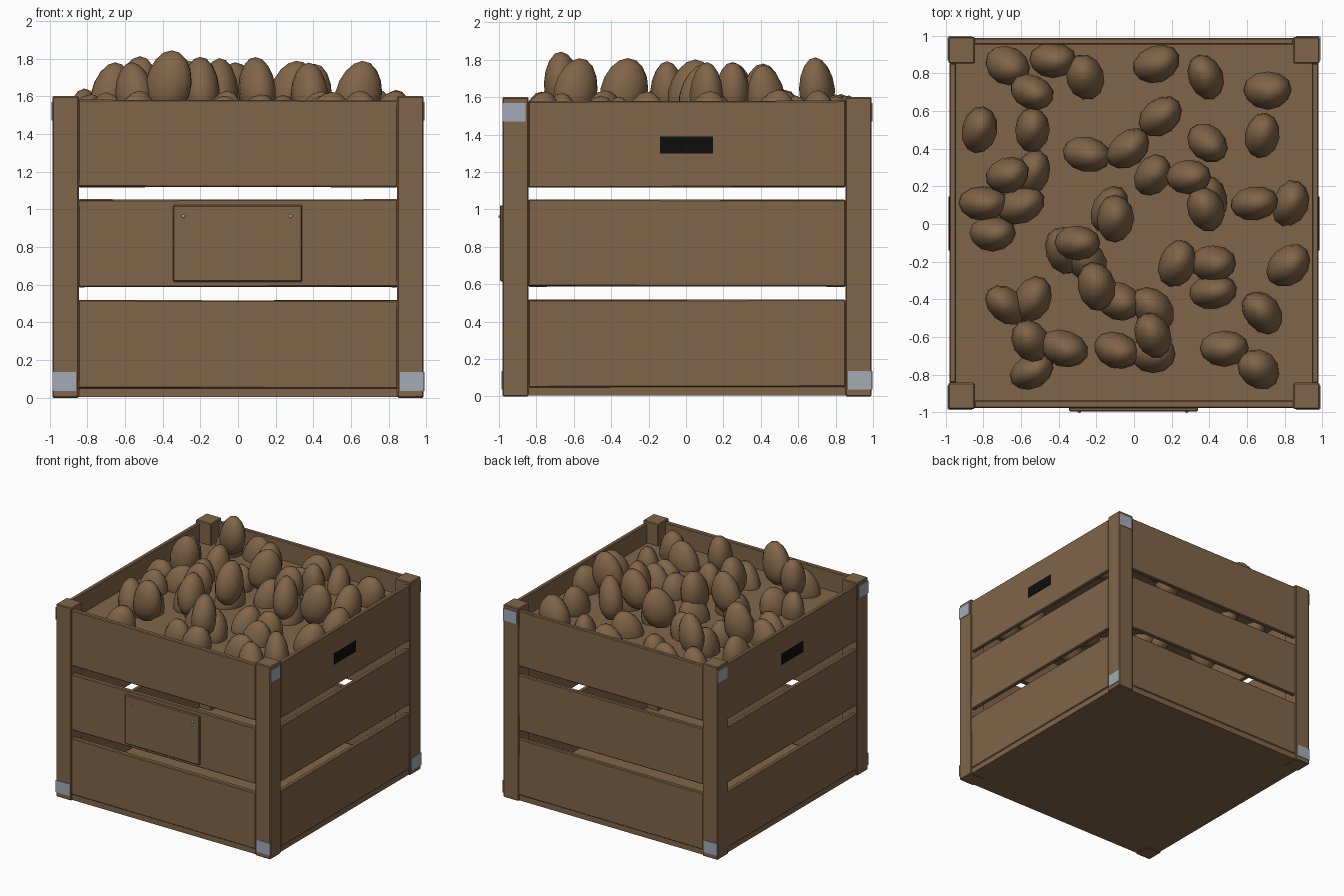
import bpy, bmesh, math, random
from mathutils import Matrix, Vector

if "Cube" in bpy.data.objects:
    bpy.data.objects.remove(bpy.data.objects["Cube"])
random.seed(4)


def mat(name, rgb):
    m = bpy.data.materials.new(name)
    m.diffuse_color = (*rgb, 1)
    m.use_nodes = True
    m.node_tree.nodes["Principled BSDF"].inputs["Base Color"].default_value = m.diffuse_color
    return m


WOOD = mat("brown", (0.22, 0.13, 0.065))
STEEL = mat("grey metal", (0.36, 0.41, 0.47))
BLACK = mat("black", (0.004, 0.004, 0.004))


def finish(bm, name, m, smooth=True):
    me = bpy.data.meshes.new(name)
    bm.to_mesh(me)
    bm.free()
    me.materials.append(m)
    for p in me.polygons:
        p.use_smooth = smooth
    ob = bpy.data.objects.new(name, me)
    bpy.context.collection.objects.link(ob)
    return ob


def box(name, lo, hi, m, bevel=0.0, tilt=None):
    """Box between two corners, optionally bevelled and tilted about its centre."""
    lo, hi = Vector(lo), Vector(hi)
    bm = bmesh.new()
    bmesh.ops.create_cube(bm, size=1)
    bmesh.ops.scale(bm, vec=hi - lo, verts=bm.verts)
    if bevel:
        bmesh.ops.bevel(bm, geom=bm.edges[:], offset=bevel, segments=1, affect='EDGES')
    if tilt:
        bmesh.ops.rotate(bm, matrix=Matrix.Rotation(*tilt), verts=bm.verts)
    bmesh.ops.translate(bm, vec=(lo + hi) / 2, verts=bm.verts)
    return finish(bm, name, m, False)


X, Y0, Y1, W = 0.985, -0.982, 0.992, 0.14   # outer faces of posts, post width
YC = (Y0 + Y1) / 2

# corner posts
for sx, nx in ((-1, "left"), (1, "right")):
    for y, ny in ((Y0, "front"), (Y1 - W, "back")):
        x = -X if sx < 0 else X - W
        box(f"{ny}_{nx}_post", (x, y, 0), (x + W, y + W, 1.6), WOOD, 0.006)

# slats on four sides, each very slightly crooked
for i, (z0, z1) in enumerate(((0.05, 0.517), (0.588, 1.052), (1.118, 1.58))):
    e = 0.848
    a = (0.002, -0.002, 0.002)[i]
    box(f"front_slat_{i}", (-e, Y0 + 0.005, z0), (e, Y0 + 0.045, z1), WOOD, 0.006, (a, 3, 'Y'))
    box(f"back_slat_{i}", (-e, Y1 - 0.04, z0), (e, Y1 - 0.005, z1), WOOD, 0.006, (-a, 3, 'Y'))
    for s, n in ((-1, "left"), (1, "right")):
        x0, x1 = sorted((s * (X - 0.005), s * (X - 0.04)))
        box(f"{n}_slat_{i}", (x0, YC - e, z0), (x1, YC + e, z1), WOOD, 0.006, (a * s, 3, 'X'))

# crate floor and the board under the produce
box("floor", (-0.972, Y0 + 0.012, 0.004), (0.972, Y1 - 0.012, 0.05), WOOD)
box("inner_board", (-0.95, Y0 + 0.04, 1.40), (0.95, Y1 - 0.035, 1.42), WOOD)

# metal corner plates: (face, sign along the face, lower z)
LOW, HIGH = 0.037, 1.47
for face, s, z in (("front", -1, LOW), ("front", 1, LOW), ("right", -1, HIGH), ("right", 1, LOW),
                   ("back", 1, HIGH), ("back", -1, LOW), ("left", 1, HIGH), ("left", -1, HIGH)):
    t, w, h = 0.005, 0.125, 0.1
    if face in ("front", "back"):
        x0, x1 = sorted((s * X, s * (X - w)))
        y = Y0 - t if face == "front" else Y1
        box(f"{face}_corner_plate", (x0, y, z), (x1, y + t, z + h), STEEL)
    else:
        y = Y0 if s < 0 else Y1 - w
        x = X if face == "right" else -X - t
        box(f"{face}_corner_plate", (x, y, z), (x + t, y + w, z + h), STEEL)

# black hand holds on both sides
for s, n in ((-1, "left"), (1, "right")):
    x0, x1 = sorted((s * (X - 0.008), s * (X - 0.001)))
    box(f"{n}_hand_hold", (x0, -0.14, 1.3), (x1, 0.145, 1.39), BLACK)

# front plaque with two nails
box("front_plaque", (-0.345, Y0 - 0.013, 0.615), (0.34, Y0 + 0.01, 1.022), WOOD, 0.006)
for x in (-0.29, 0.28):
    bm = bmesh.new()
    bmesh.ops.create_uvsphere(bm, u_segments=8, v_segments=6, radius=0.01,
                              matrix=Matrix.Translation((x, Y0 - 0.011, 0.963)))
    finish(bm, "plaque_nail", STEEL)


def potato(x, y, top, angle):
    """Upright lumpy egg, long axis in plan at the given angle in degrees."""
    rx, ry = random.uniform(0.115, 0.13), random.uniform(0.09, 0.102)
    rz = random.uniform(0.155, 0.175)
    bm = bmesh.new()
    bmesh.ops.create_uvsphere(bm, u_segments=12, v_segments=8, radius=1)
    ph = random.uniform(0, 6)
    for v in bm.verts:
        v.co *= 1 + 0.03 * math.sin(3 * v.co.x + ph) * math.cos(2 * v.co.y + ph)
        k = 1 - 0.1 * v.co.z
        v.co = (v.co.x * rx * k + 0.02 * v.co.z, v.co.y * ry * k, v.co.z * rz)
    bmesh.ops.rotate(bm, matrix=Matrix.Rotation(math.radians(angle), 3, 'Z'), verts=bm.verts)
    bmesh.ops.translate(bm, vec=(x, y, top - rz), verts=bm.verts)
    finish(bm, "potato", WOOD)


# upper potatoes: x, y, top height, plan angle
for p in ((-.54, .70, 1.81, -20), (-.67, .26, 1.78, 20), (-.03, .40, 1.78, 40), (.29, .25, 1.79, 0),
          (-.10, .03, 1.80, 90), (.38, .08, 1.78, 110), (.64, .11, 1.785, 10), (-.30, -.10, 1.79, 0),
          (-.20, -.33, 1.81, 100), (-.37, -.66, 1.845, -20), (.10, -.59, 1.81, 110),
          (.39, .43, 1.77, -40), (-.55, -.62, 1.78, 120)):
    potato(*p)

# lower potatoes: x, y, plan angle
for x, y, a in ((-.67, .84, -30), (-.43, .87, 0), (-.26, .78, 110), (.12, .85, 20), (.38, .78, 110),
                (.71, .71, 0), (-.82, .50, 80), (-.54, .50, 90), (-.25, .37, -10), (.14, .57, 40),
                (.68, .47, 80), (-.54, .27, 70), (-.80, .11, 0), (-.60, .10, 20), (-.75, -.05, 0),
                (.10, .26, 60), (-.13, .08, 60), (.40, .13, 100), (.83, .11, 70), (-.37, -.14, 110),
                (-.25, -.20, 130), (-.08, -.41, -20), (.10, -.45, 130), (.23, -.21, 70),
                (.42, -.21, 0), (.42, -.36, 10), (.82, -.22, 40), (.68, -.47, 130), (-.68, -.43, 140),
                (-.54, -.40, 60), (-.54, -.78, 30), (-.09, -.67, -20), (.10, -.69, 0),
                (.48, -.66, 0), (.66, -.77, 140)):
    potato(x, y, random.uniform(1.6, 1.64), a)
